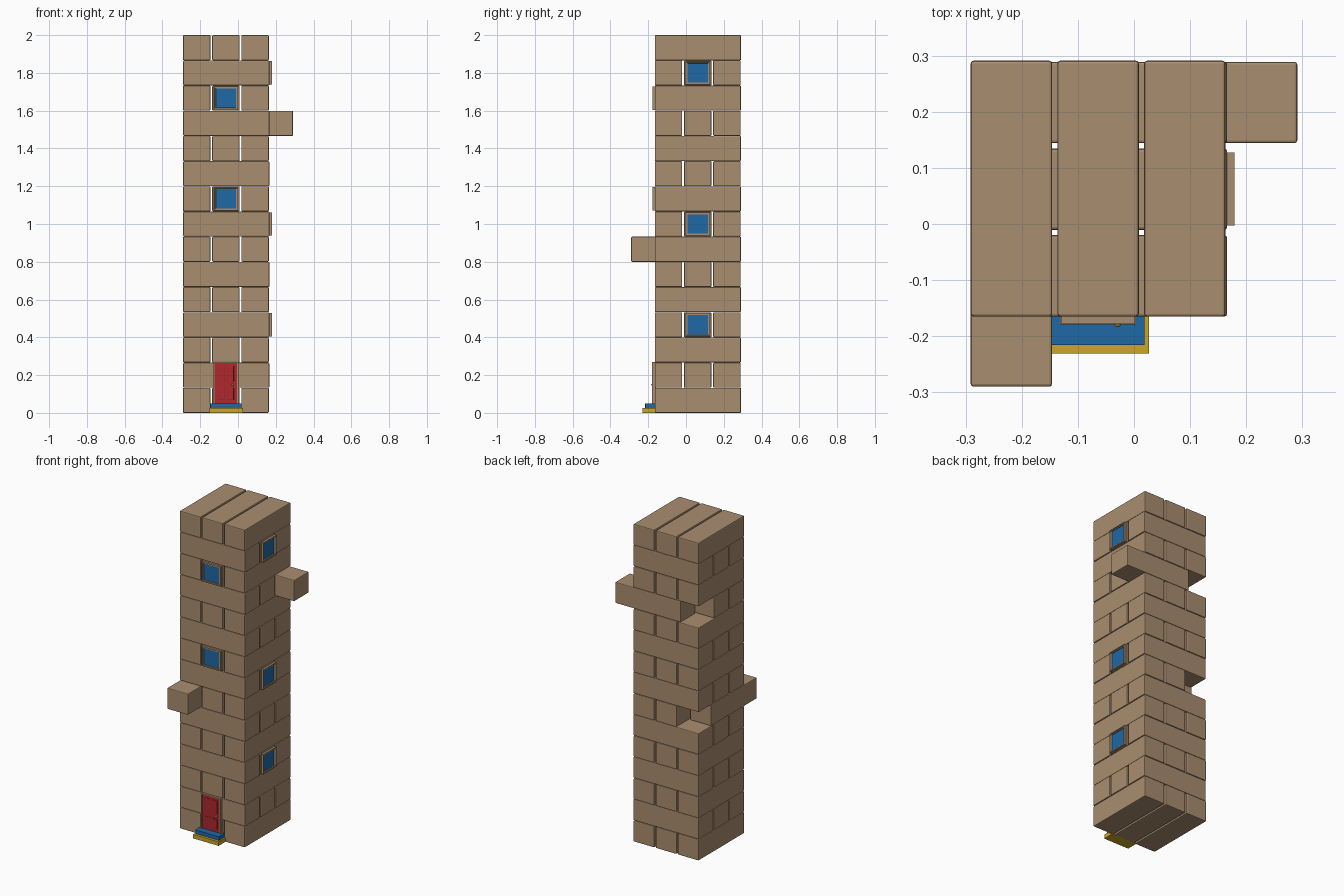
import bpy
import bmesh
import math
from mathutils import Matrix, Vector

old = bpy.data.objects.get("Cube")
if old:
    bpy.data.objects.remove(old, do_unlink=True)


def make_material(name, rgb):
    mat = bpy.data.materials.new(name)
    mat.use_nodes = True
    mat.diffuse_color = (*rgb, 1)
    mat.node_tree.nodes["Principled BSDF"].inputs["Base Color"].default_value = (*rgb, 1)
    return mat


tan = make_material("tan wood", (0.40, 0.27, 0.16))
blue = make_material("blue", (0.014, 0.14, 0.38))
red = make_material("red", (0.42, 0.021, 0.028))
gold = make_material("gold", (0.60, 0.39, 0.022))


def finish(name, bm, *mats):
    mesh = bpy.data.meshes.new(name)
    bm.to_mesh(mesh)
    bm.free()
    for mat in mats:
        mesh.materials.append(mat)
    obj = bpy.data.objects.new(name, mesh)
    bpy.context.collection.objects.link(obj)
    return obj


def box_mesh(low, high):
    low, high = Vector(low), Vector(high)
    bm = bmesh.new()
    bmesh.ops.create_cube(bm, size=1, matrix=Matrix.Translation((low + high) / 2)
                          @ Matrix.Diagonal((*(high - low), 1)))
    return bm


def box(name, low, high, mat, bevel=0):
    obj = finish(name, box_mesh(low, high), mat)
    if bevel:
        mod = obj.modifiers.new("rounded edges", 'BEVEL')
        mod.width = bevel
        mod.segments = 2
    return obj


# Tower of crossed blocks, with two pulled part way out
LAYERS = 15
PITCH = 2 / LAYERS
NEAR, FAR = -0.165, 0.291
WIDTH, STEP = 0.145, 0.1545
PULLED = {(6, 0), (11, 2)}
for layer in range(LAYERS):
    z0, z1 = layer * PITCH, (layer + 1) * PITCH - 0.0006
    if layer == LAYERS - 1:
        z1 = 2
    for i in range(3):
        shift = 0.125 if (layer, i) in PULLED else 0
        if layer % 2 == 0:
            a = -0.291 + i * STEP
            low, high = (a, NEAR - shift, z0), (a + WIDTH, FAR - shift, z1)
        else:
            a = NEAR + i * STEP
            low, high = (-0.29 + shift, a, z0), (0.166 + shift, a + WIDTH, z1)
        box(f"block_{layer}_{i}", low, high, tan, 0.005)


# Windows: stepped frame with a sunken pane
def window(name, matrix):
    bm = box_mesh((-0.065, -0.013, -0.062), (0.065, 0.002, 0.062))
    face = min(bm.faces, key=lambda f: f.calc_center_median().y)
    for thickness, depth in ((0.008, 0), (0.001, -0.004), (0.006, 0), (0.001, -0.004)):
        bmesh.ops.inset_region(bm, faces=[face], thickness=thickness, depth=depth)
    face.material_index = 1
    bm.transform(matrix)
    finish(name, bm, tan, blue)


def layer_middle(layer):
    return (layer + 0.5) * PITCH


for layer in (8, 12):
    window(f"front_window_{layer}", Matrix.Translation((-0.064, NEAR, layer_middle(layer))))
for layer in (3, 7, 13):
    window(f"side_window_{layer}", Matrix.Translation((0.166, 0.062, layer_middle(layer)))
           @ Matrix.Rotation(math.pi / 2, 4, 'Z'))

# Door with frame, panels and knob
DOOR_X, DOOR_TOP, SILL = -0.064, 0.265, 0.05
box("door", (DOOR_X - 0.06, -0.174, SILL), (DOOR_X + 0.06, -0.16, DOOR_TOP), red)
for side in (-1, 1):
    x = DOOR_X + side * 0.064
    box(f"door_post_{side}", (x - 0.004, -0.179, SILL), (x + 0.004, -0.16, DOOR_TOP), tan)
    x = DOOR_X + side * 0.025
    for z0, z1 in ((0.068, 0.132), (0.165, 0.248)):
        box("door_panel", (x - 0.017, -0.177, z0), (x + 0.017, -0.172, z1), red, 0.002)
box("door_lintel", (DOOR_X - 0.068, -0.179, DOOR_TOP), (DOOR_X + 0.068, -0.16, DOOR_TOP + 0.005), tan)

bm = bmesh.new()
bmesh.ops.create_uvsphere(bm, u_segments=16, v_segments=10, radius=0.006,
                          matrix=Matrix.Translation((-0.029, -0.178, 0.149)))
for f in bm.faces:
    f.smooth = True
finish("door_knob", bm, gold)

# Doorstep
box("lower_step", (-0.151, -0.231, 0), (0.027, -0.16, 0.026), gold, 0.001)
box("upper_step", (-0.147, -0.216, 0.026), (0.019, -0.16, SILL), blue, 0.001)
